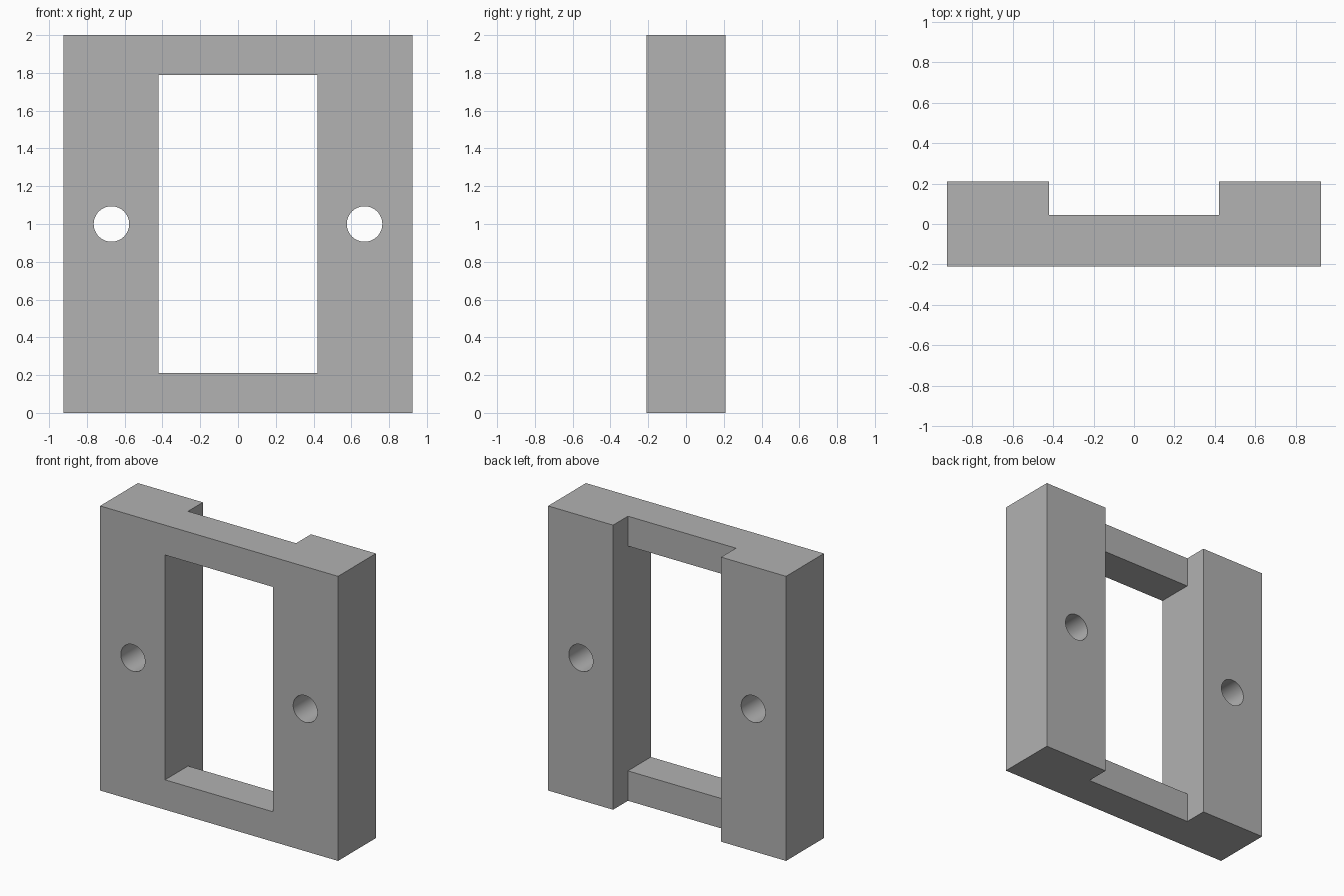
import bpy
import bmesh
import math
from mathutils import Vector

cube = bpy.data.objects.get("Cube")
if cube:
    bpy.data.objects.remove(cube, do_unlink=True)

WIDTH, DEPTH, HEIGHT = 1.85, 0.42, 2.0
OPENING = 0.84          # width between the two posts
RAIL = 0.21             # height of the top and bottom rails
RAIL_BACK = 0.045       # rails stop here, leaving a recess behind
HOLE_X, HOLE_R = 0.67, 0.094

grey = bpy.data.materials.new("light_grey")
grey.use_nodes = True
colour = (0.445, 0.445, 0.445, 1)
grey.diffuse_color = colour
grey.node_tree.nodes["Principled BSDF"].inputs["Base Color"].default_value = colour


def extrude_profile(name, points, vector):
    """Solid made by sweeping a closed polygon along a vector."""
    bm = bmesh.new()
    face = bm.faces.new([bm.verts.new(p) for p in points])
    swept = bmesh.ops.extrude_face_region(bm, geom=[face], use_keep_orig=True)
    moved = [v for v in swept["geom"] if isinstance(v, bmesh.types.BMVert)]
    bmesh.ops.translate(bm, verts=moved, vec=Vector(vector))
    bmesh.ops.recalc_face_normals(bm, faces=bm.faces)
    mesh = bpy.data.meshes.new(name)
    bm.to_mesh(mesh)
    bm.free()
    mesh.materials.append(grey)
    obj = bpy.data.objects.new(name, mesh)
    bpy.context.collection.objects.link(obj)
    return obj


def cut(target, cutter):
    cutter.hide_render = True
    mod = target.modifiers.new("cut", "BOOLEAN")
    mod.operation = "DIFFERENCE"
    mod.solver = "EXACT"
    mod.object = cutter
    bpy.context.view_layer.objects.active = target
    bpy.ops.object.modifier_apply(modifier=mod.name)
    bpy.data.objects.remove(cutter, do_unlink=True)


# Solid block
x, y = WIDTH / 2, DEPTH / 2
frame = extrude_profile(
    "frame", [(-x, -y, 0), (x, -y, 0), (x, y, 0), (-x, y, 0)], (0, 0, HEIGHT))

# Window and full-height back recess, as one T-shaped cutter
low, high, over = RAIL, HEIGHT - RAIL, 0.1
t_profile = [(-y - over, low), (RAIL_BACK, low), (RAIL_BACK, -over),
             (y + over, -over), (y + over, HEIGHT + over),
             (RAIL_BACK, HEIGHT + over), (RAIL_BACK, high), (-y - over, high)]
cut(frame, extrude_profile(
    "opening_cutter", [(-OPENING / 2, py, pz) for py, pz in t_profile],
    (OPENING, 0, 0)))

# Screw hole through each post
SIDES = 48
for side in (-1, 1):
    ring = []
    for i in range(SIDES):
        a = math.tau * i / SIDES
        ring.append((side * HOLE_X + HOLE_R * math.cos(a), -y - over,
                     HEIGHT / 2 + HOLE_R * math.sin(a)))
    cut(frame, extrude_profile("hole_cutter", ring, (0, DEPTH + 2 * over, 0)))

# Smooth hole walls, crisp edges
bpy.ops.object.select_all(action="DESELECT")
frame.select_set(True)
bpy.context.view_layer.objects.active = frame
bpy.ops.object.shade_smooth_by_angle(angle=math.radians(30))
